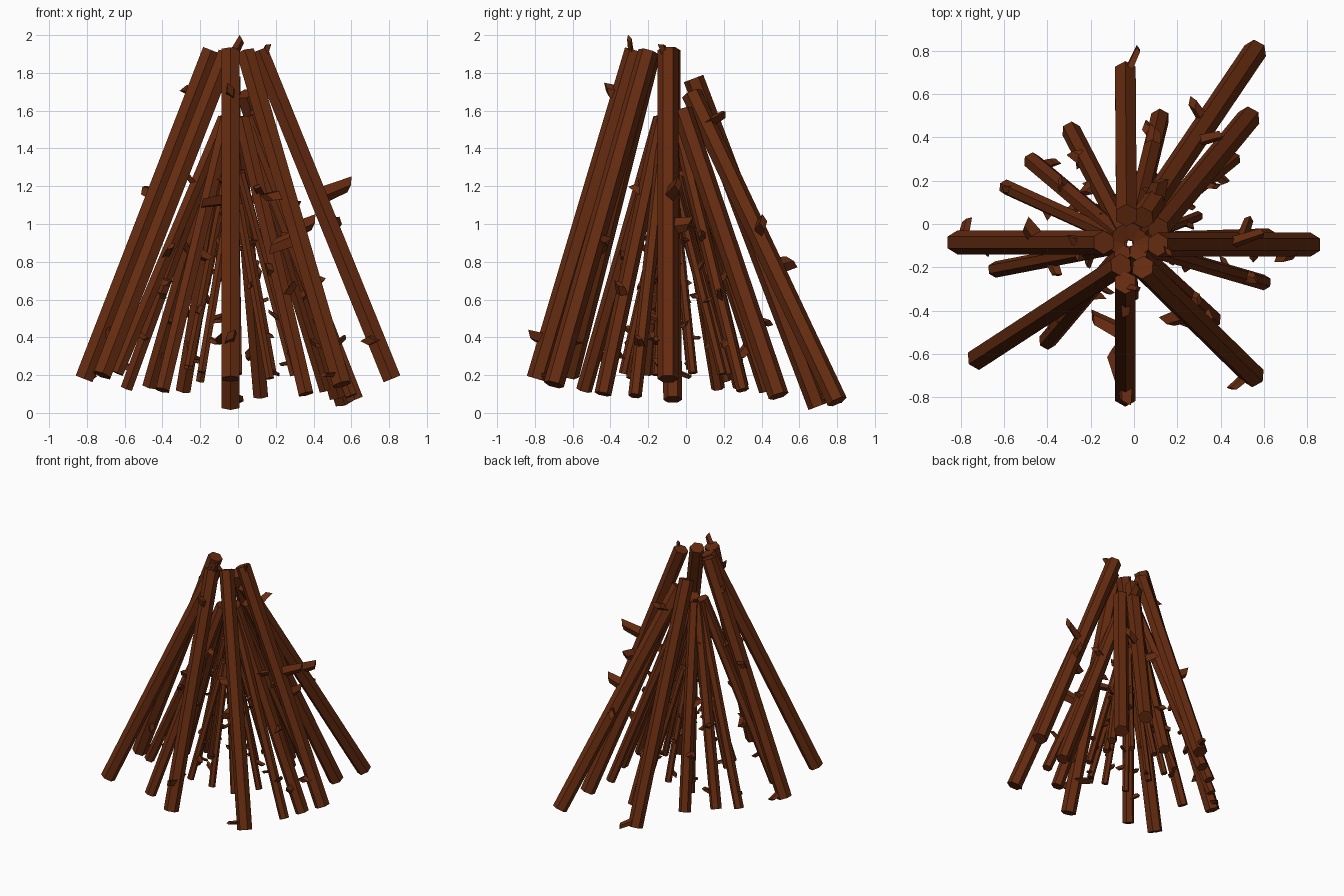
import bpy, bmesh, math, random
from mathutils import Vector

if "Cube" in bpy.data.objects:
    bpy.data.objects.remove(bpy.data.objects["Cube"])

random.seed(11)
wood = bpy.data.materials.new("bark_brown")
wood.diffuse_color = (0.13, 0.024, 0.005, 1)
wood.use_nodes = True
wood.node_tree.nodes["Principled BSDF"].inputs["Base Color"].default_value = wood.diffuse_color
axes = []  # (foot, top, radius) of every log


def prism(name, a, b, ra, rb, sides=6, flat=1.0, ref=Vector((0, 1, 0)), skew=0.0):
    """Flat-faced prism from a to b; one corner of its section points along ref."""
    d = (b - a).normalized()
    v = (ref - d * ref.dot(d)).normalized()
    u = v.cross(d)
    bm = bmesh.new()
    rings = []
    for p, r, s in ((a, ra, 0), (b, rb, skew)):
        angles = [math.tau * i / sides for i in range(sides)]
        rings.append([bm.verts.new(p + v * (r * math.cos(t)) + u * (r * flat * math.sin(t))
                                   + d * (s * math.cos(t))) for t in angles])
    bm.faces.new(rings[0][::-1])
    bm.faces.new(rings[1])
    for i in range(sides):
        j = (i + 1) % sides
        bm.faces.new((rings[0][i], rings[0][j], rings[1][j], rings[1][i]))
    bmesh.ops.recalc_face_normals(bm, faces=bm.faces)
    me = bpy.data.meshes.new(name)
    bm.to_mesh(me)
    bm.free()
    me.materials.append(wood)
    bpy.context.collection.objects.link(bpy.data.objects.new(name, me))


def log(name, foot, top, r):
    foot, top = Vector(foot), Vector(top)
    prism(name, foot, top, r, r)
    axes.append((foot, top, r))


def leaning_log(name, x, y, z, top_z, lean, r):
    """Log whose top stops at distance lean from the peak axis."""
    axis = Vector((-0.02, -0.09, 0))
    out = (Vector((x, y, 0)) - axis).normalized()
    log(name, (x, y, z), axis + out * lean + Vector((0, 0, top_z)), r)


def splinter(a, b, w):
    """Broken branch stub: flattened wedge with a slanted tip."""
    ref = Vector([random.uniform(-1, 1) for _ in range(3)])
    prism("splinter", a, b, w, w * 0.75, 4, 0.6, ref, w * 0.5)


# Big outer logs: foot and top
for foot, top in [
    ((-0.815, -0.085, 0.18), (-0.14, -0.085, 1.92)),
    ((0.815, -0.095, 0.18), (0.11, -0.095, 1.92)),
    ((-0.04, -0.79, 0.18), (-0.04, -0.27, 1.92)),
    ((-0.04, 0.70, 0.035), (-0.035, 0.04, 1.77)),
    ((0.56, 0.80, 0.06), (0.04, 0.03, 1.69)),
    ((0.55, -0.70, 0.15), (0.04, -0.20, 1.91)),
    ((-0.72, -0.62, 0.20), (-0.06, -0.19, 1.90)),
    ((0.53, 0.49, 0.09), (0.11, -0.02, 1.60)),
]:
    log("outer_log", foot, top, 0.055)

# Middle layer logs: foot x, y, z, radius
for x, y, z, r in [
    (0.62, -0.07, 0.07, 0.05),
    (0.12, 0.49, 0.09, 0.045),
    (-0.29, 0.43, 0.12, 0.045),
    (-0.47, 0.29, 0.14, 0.042),
    (-0.59, 0.17, 0.13, 0.036),
    (-0.64, -0.21, 0.21, 0.038),
    (-0.40, -0.54, 0.12, 0.042),
    (0.60, -0.27, 0.09, 0.036),
    (0.36, -0.44, 0.10, 0.045),
    (0.46, 0.30, 0.12, 0.034),
]:
    leaning_log("middle_log", x, y, z, 1.56, 0.055, r)

# Thin inner sticks on a loose ring
for i in range(10):
    t = math.tau * (i + 0.5) / 10
    d = random.uniform(0.27, 0.36)
    leaning_log("inner_stick", d * math.cos(t), d * math.sin(t) - 0.06,
                random.uniform(0.16, 0.25), random.uniform(1.1, 1.3), 0.035, 0.025)

# Random stubs along the middle logs and sticks
for a, b, r in axes[8:]:
    d = (b - a).normalized()
    x = d.orthogonal().normalized()
    for k in range(4):
        p = a.lerp(b, 0.04 + 0.2 * k + random.uniform(0, 0.16))
        t = random.uniform(0, math.tau)
        out = x * math.cos(t) + d.cross(x) * math.sin(t) + d * random.uniform(-0.8, 0.8)
        splinter(p, p + out * (r + random.uniform(0.015, 0.045)), r * 0.85)

# Prominent broken branches: tip position; each grows from the nearest log
for tip in [
    (0.59, -0.04, 1.21), (-0.19, -0.43, 1.11), (0.15, -0.45, 1.14),
    (0.18, -0.43, 0.88), (-0.50, 0.0, 1.18), (-0.28, -0.08, 1.72),
    (-0.04, -0.42, 1.71), (0.16, -0.13, 1.95), (0.02, -0.30, 1.98),
    (-0.67, -0.13, 0.43), (0.69, -0.17, 0.38), (0.12, 0.20, 1.58),
    (0.40, 0.41, 1.01), (0.27, 0.56, 0.80), (-0.04, -0.82, 0.41),
    (0.02, 0.81, 0.07), (-0.77, 0.02, 0.19), (-0.10, -0.58, 0.38),
    (0.45, -0.76, 0.20), (0.53, 0.02, 1.0), (0.36, -0.43, 0.92),
]:
    tip = Vector(tip)
    roots = []
    for a, b, r in axes[:8]:
        f = (tip - a).dot(b - a) / (b - a).length_squared
        roots.append(a.lerp(b, min(max(f, 0.03), 0.97)))
    root = min(roots, key=lambda p: (p - tip).length)
    splinter(root, tip, 0.048 if 0.3 < tip.z < 1.8 else 0.028)
